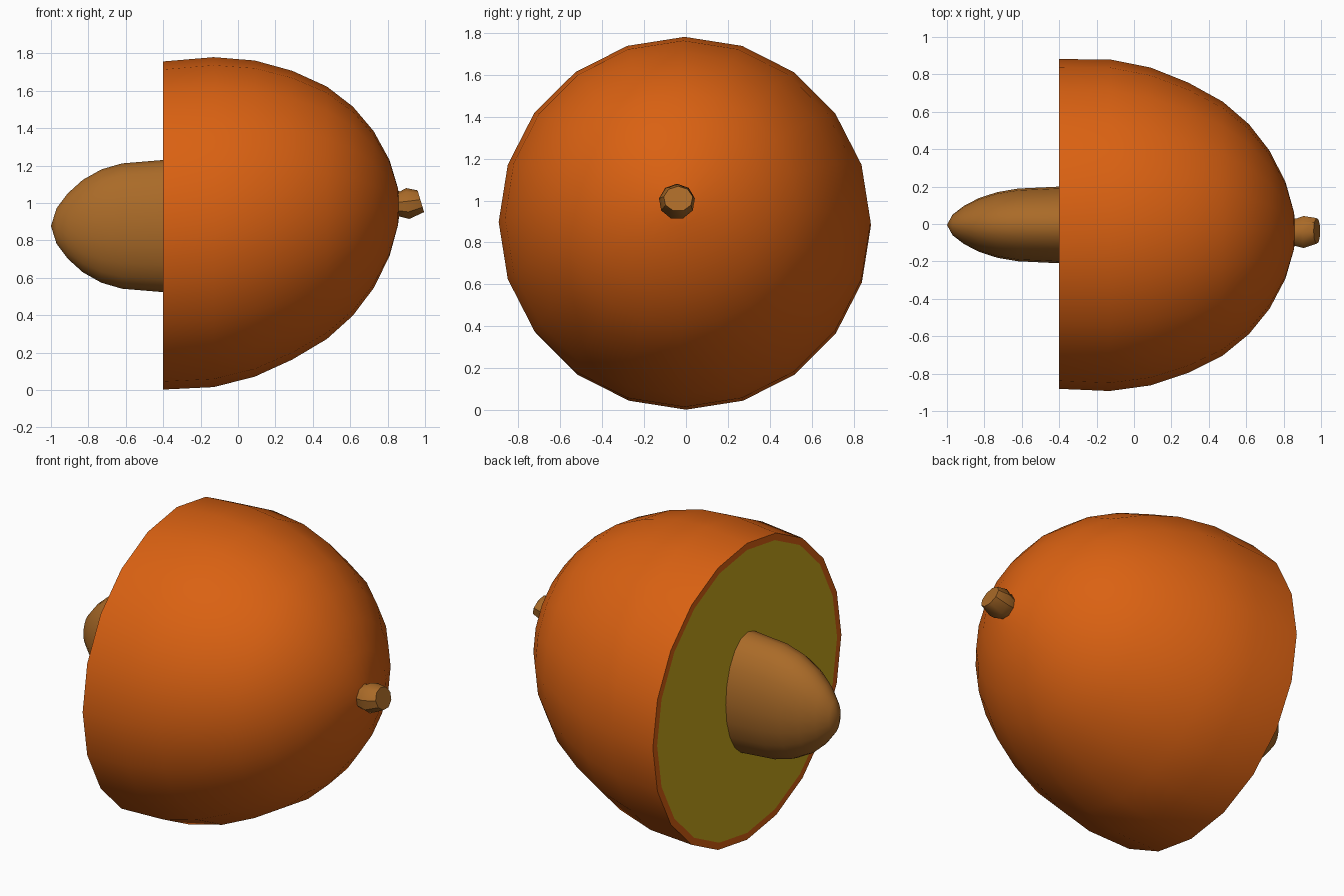
import bpy, bmesh, math

if "Cube" in bpy.data.objects:
    bpy.data.objects.remove(bpy.data.objects["Cube"])


def material(name, rgb):
    m = bpy.data.materials.new(name)
    m.diffuse_color = (*rgb, 1)
    m.use_nodes = True
    m.node_tree.nodes["Principled BSDF"].inputs["Base Color"].default_value = m.diffuse_color
    return m


skin = material("orange_skin", (0.70, 0.12, 0.006))
flesh = material("yellow_flesh", (0.60, 0.40, 0.012))
brown = material("brown_wood", (0.40, 0.145, 0.021))


def loft(name, rings, sides, mats, tip=None, rim=0.0):
    """Skin elliptical rings (x, y, z, radius_y, radius_z, lean) along x."""
    bm = bmesh.new()
    loops = []
    for x, y, z, ry, rz, lean in rings:
        loop = []
        for i in range(sides):
            a = math.tau * i / sides
            dz = rz * math.cos(a)
            loop.append(bm.verts.new((x - lean * dz, y + ry * math.sin(a), z + dz)))
        loops.append(loop)
    for a, b in zip(loops, loops[1:]):
        for i in range(sides):
            j = (i + 1) % sides
            bm.faces.new((a[i], a[j], b[j], b[i]))
    start = bm.faces.new(loops[0])
    if tip:
        t = bm.verts.new(tip)
        for i in range(sides):
            bm.faces.new((loops[-1][i], loops[-1][(i + 1) % sides], t))
    else:
        bm.faces.new(loops[-1])
    bmesh.ops.recalc_face_normals(bm, faces=bm.faces[:])
    if rim:
        # cut face: inset leaves a ring of skin around the flesh
        bmesh.ops.inset_region(bm, faces=[start], thickness=rim)
        start.material_index = 1
    me = bpy.data.meshes.new(name)
    bm.to_mesh(me)
    bm.free()
    for m in mats:
        me.materials.append(m)
    ob = bpy.data.objects.new(name, me)
    bpy.context.collection.objects.link(ob)
    bpy.ops.object.select_all(action='DESELECT')
    ob.select_set(True)
    bpy.context.view_layer.objects.active = ob
    bpy.ops.object.shade_smooth_by_angle(angle=math.radians(38))
    return ob


# Halved fruit: (x, centre height, radius), leaning slightly towards the stem
body = [(-0.40, 0.880, 0.877), (-0.13, 0.898, 0.882), (0.09, 0.917, 0.845),
        (0.29, 0.935, 0.772), (0.475, 0.948, 0.675), (0.615, 0.957, 0.558),
        (0.725, 0.965, 0.420), (0.81, 0.973, 0.257), (0.855, 0.98, 0.10)]
loft("fruit_half",
     [(x, -0.36 * (z - 0.88), z, r * 1.005, r, 0) for x, z, r in body],
     20, [skin, flesh], tip=(0.868, -0.04, 0.985), rim=0.04)

# Pit: flattened half egg sticking out of the cut face
pit = [(-0.38, 0.355), (-0.62, 0.335), (-0.73, 0.303), (-0.83, 0.247),
       (-0.91, 0.175), (-0.97, 0.095)]
loft("pit", [(x, -0.005, 0.877, r * 0.58, r, 0) for x, r in pit],
     20, [brown], tip=(-1.0, -0.005, 0.877))

# Stem: short stub with a slanted end
loft("stem", [(0.80, -0.045, 0.995, 0.070, 0.070, 0),
              (0.868, -0.045, 0.993, 0.075, 0.070, 0),
              (0.908, -0.043, 0.995, 0.087, 0.085, 0.1),
              (0.978, -0.037, 1.008, 0.070, 0.060, 0.3)], 9, [brown])
